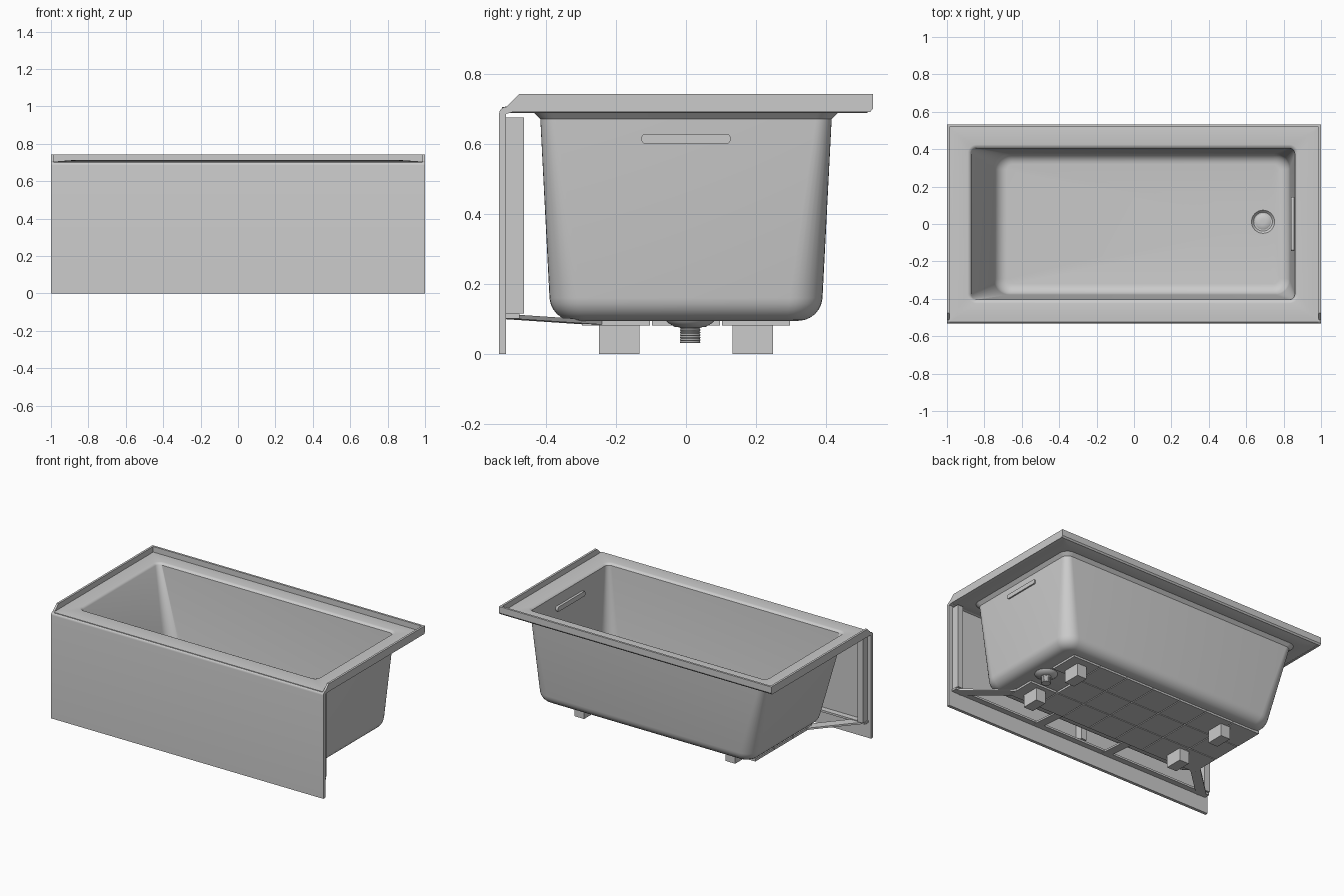
import bpy, bmesh, math
from mathutils import Vector

if "Cube" in bpy.data.objects:
    bpy.data.objects.remove(bpy.data.objects["Cube"])

def finish(name, bm, smooth=True):
    bmesh.ops.remove_doubles(bm, verts=bm.verts, dist=1e-5)
    bmesh.ops.recalc_face_normals(bm, faces=bm.faces)
    me = bpy.data.meshes.new(name)
    bm.to_mesh(me)
    bm.free()
    ob = bpy.data.objects.new(name, me)
    bpy.context.collection.objects.link(ob)
    if smooth:
        bpy.ops.object.select_all(action='DESELECT')
        ob.select_set(True)
        bpy.context.view_layer.objects.active = ob
        bpy.ops.object.shade_smooth_by_angle(angle=math.radians(35))
    return ob

def ring(x0, x1, y0, y1, r, z, n=8):
    """Rounded rectangle; becomes a circle when r is the half width."""
    pts = []
    for i, (cx, cy) in enumerate([(x1 - r, y1 - r), (x0 + r, y1 - r), (x0 + r, y0 + r), (x1 - r, y0 + r)]):
        for k in range(n + 1):
            a = math.pi / 2 * (i + k / n)
            pts.append((cx + r * math.cos(a), cy + r * math.sin(a), z))
    return pts

def circle(cx, cy, r, z):
    return ring(cx - r, cx + r, cy - r, cy + r, r, z)

def loft(name, rings):
    bm = bmesh.new()
    loops = [[bm.verts.new(p) for p in pts] for pts in rings]
    n = len(loops[0])
    for a, b in zip(loops, loops[1:]):
        for i in range(n):
            bm.faces.new((a[i], a[(i + 1) % n], b[(i + 1) % n], b[i]))
    bm.faces.new(loops[0])
    bm.faces.new(loops[-1])
    return finish(name, bm)

def extrude_yz(name, profile, x0, x1):
    bm = bmesh.new()
    a = [bm.verts.new((x0, y, z)) for y, z in profile]
    b = [bm.verts.new((x1, y, z)) for y, z in profile]
    n = len(a)
    for i in range(n):
        bm.faces.new((a[i], a[(i + 1) % n], b[(i + 1) % n], b[i]))
    bm.faces.new(a)
    bm.faces.new(b)
    return finish(name, bm)

def box(name, x0, x1, y0, y1, z0, z1):
    return extrude_yz(name, [(y0, z0), (y1, z0), (y1, z1), (y0, z1)], x0, x1)

# Basin walls: tapered rounded rectangles with a filleted bottom
TOP = (-0.87, 0.86, -0.405, 0.405, 0.03)
BOTTOM = (-0.735, 0.83, -0.375, 0.375, 0.085)

def wall(z, off, inset=0.0):
    t = (z - 0.115) / 0.585
    x0, x1, y0, y1, r = [b + (a - b) * t for a, b in zip(TOP, BOTTOM)]
    d = off - inset
    return ring(x0 - d, x1 + d, y0 - d, y1 + d, max(r + d, 0.02), z)

def fillet(zb, f, off):
    steps = [math.pi / 2 * k / 6 for k in range(7)]
    return [wall(zb + f * (1 - math.sin(a)), off, f * (1 - math.cos(a))) for a in steps]

def lip(z, grow):
    x0, x1, y0, y1, r = TOP
    return ring(x0 - grow, x1 + grow, y0 - grow, y1 + grow, r + grow, z)

DX, DY = 0.69, 0.012
rings = list(reversed(fillet(0.095, 0.065, 0.012)))
rings += [wall(0.67, 0.012), lip(0.69, 0.03)]
rings += [ring(-0.97, 0.97, -0.515, 0.515, 0.01, 0.688),
          ring(-0.99, 0.99, -0.525, 0.525, 0.01, 0.693),
          ring(-0.99, 0.99, -0.525, 0.525, 0.01, 0.705),
          ring(-0.97, 0.97, -0.505, 0.505, 0.01, 0.706)]
rings += [lip(0.712, 0.02), lip(0.709, 0.008), lip(0.70, 0.0)]
rings += fillet(0.115, 0.055, 0.0)
rings += [circle(DX, DY, 0.062, 0.115), circle(DX, DY, 0.055, 0.107), circle(DX, DY, 0.05, 0.102)]
loft("tub_shell", rings)

# Raised tiling flange on the back and both ends
side = [(-0.515, 0.69), (-0.515, 0.702), (-0.475, 0.742), (0.533, 0.742), (0.533, 0.70), (0.525, 0.69)]
for s, label in ((-1, "left"), (1, "right")):
    extrude_yz(label + "_flange", side, s * 0.986, s * 1.0)
extrude_yz("back_flange", [(0.519, 0.69), (0.525, 0.69), (0.533, 0.70), (0.533, 0.742), (0.519, 0.742)], -1, 1)

# Front apron panel with a rounded top edge
arc = [(-0.513 - 0.02 * math.cos(a), 0.685 + 0.02 * math.sin(a))
       for a in [math.pi / 2 * k / 6 for k in range(7)]]
extrude_yz("front_apron", [(-0.533, 0)] + arc + [(-0.495, 0.705), (-0.495, 0.69), (-0.513, 0.685), (-0.513, 0)], -1, 1)

# Apron stiffeners and lower rail
for x, label in ((-0.955, "left"), (0.0, "middle"), (0.955, "right")):
    box(label + "_apron_post", x - 0.02, x + 0.02, -0.513, -0.462, 0.115, 0.675)
box("apron_rail", -0.98, 0.98, -0.513, -0.475, 0.102, 0.115)

# Straps joining the apron rail to the base
def strap(name, a, b, w=0.03, t=0.012):
    a, b = Vector(a), Vector(b)
    d = (b - a).normalized()
    s = Vector((-d.y, d.x, 0)).normalized() * w
    up = Vector((0, 0, t))
    bm = bmesh.new()
    q = [[bm.verts.new(p + e * s + k * up) for e, k in ((-1, 0), (1, 0), (1, 1), (-1, 1))] for p in (a, b)]
    for i in range(4):
        bm.faces.new((q[0][i], q[0][(i + 1) % 4], q[1][(i + 1) % 4], q[1][i]))
    bm.faces.new(q[0])
    bm.faces.new(q[1])
    finish(name, bm, False)

strap("left_end_strap", (-0.69, -0.26, 0.084), (-0.94, -0.50, 0.10))
strap("right_end_strap", (0.69, -0.26, 0.084), (0.94, -0.50, 0.10))
strap("left_middle_strap", (-0.20, -0.26, 0.084), (-0.20, -0.50, 0.10))
strap("right_middle_strap", (0.33, -0.26, 0.084), (0.33, -0.50, 0.10))

# Tiled support board, leaving a notch around the drain
g = 0.003
for i in range(7):
    for j in range(3):
        if (i, j) == (6, 1):
            continue
        x, y = -0.72 + 0.205 * i, -0.3 + 0.2 * j
        box("base_panel", x + g, x + 0.205 - g, y + g, y + 0.2 - g, 0.082, 0.1)

# Four block feet
for x in (-0.5, 0.61):
    for y in (-0.19, 0.19):
        box("foot", x - 0.035, x + 0.035, y - 0.058, y + 0.058, 0, 0.085)

# Drain stopper, and threaded outlet below
loft("drain_stopper", [circle(DX, DY, r, z) for r, z in
                       ((0.042, 0.1), (0.042, 0.106), (0.036, 0.11), (0.015, 0.112))])
prof = [(0.07, 0.098), (0.065, 0.09), (0.045, 0.078), (0.03, 0.076)]
for k in range(6):
    z = 0.072 - 0.007 * k
    prof += [(0.027, z), (0.03, z - 0.0035)]
prof += [(0.027, 0.031)]
loft("drain_outlet", [circle(DX, DY, r, z) for r, z in prof])

# Overflow slot cover inside, backing plate outside
def pill(name, x0, x1, hy, hz):
    ob = loft(name, [ring(-hz, hz, -hy, hy, hz * 0.8, x0 + 0.0), ring(-hz, hz, -hy, hy, hz * 0.8, x1)])
    ob.rotation_euler = (0, math.pi / 2, 0)
    ob.location = (0, 0, 0.614)

pill("overflow_cover", 0.84, 0.86, 0.145, 0.016)
pill("overflow_backing", 0.86, 0.876, 0.127, 0.014)
